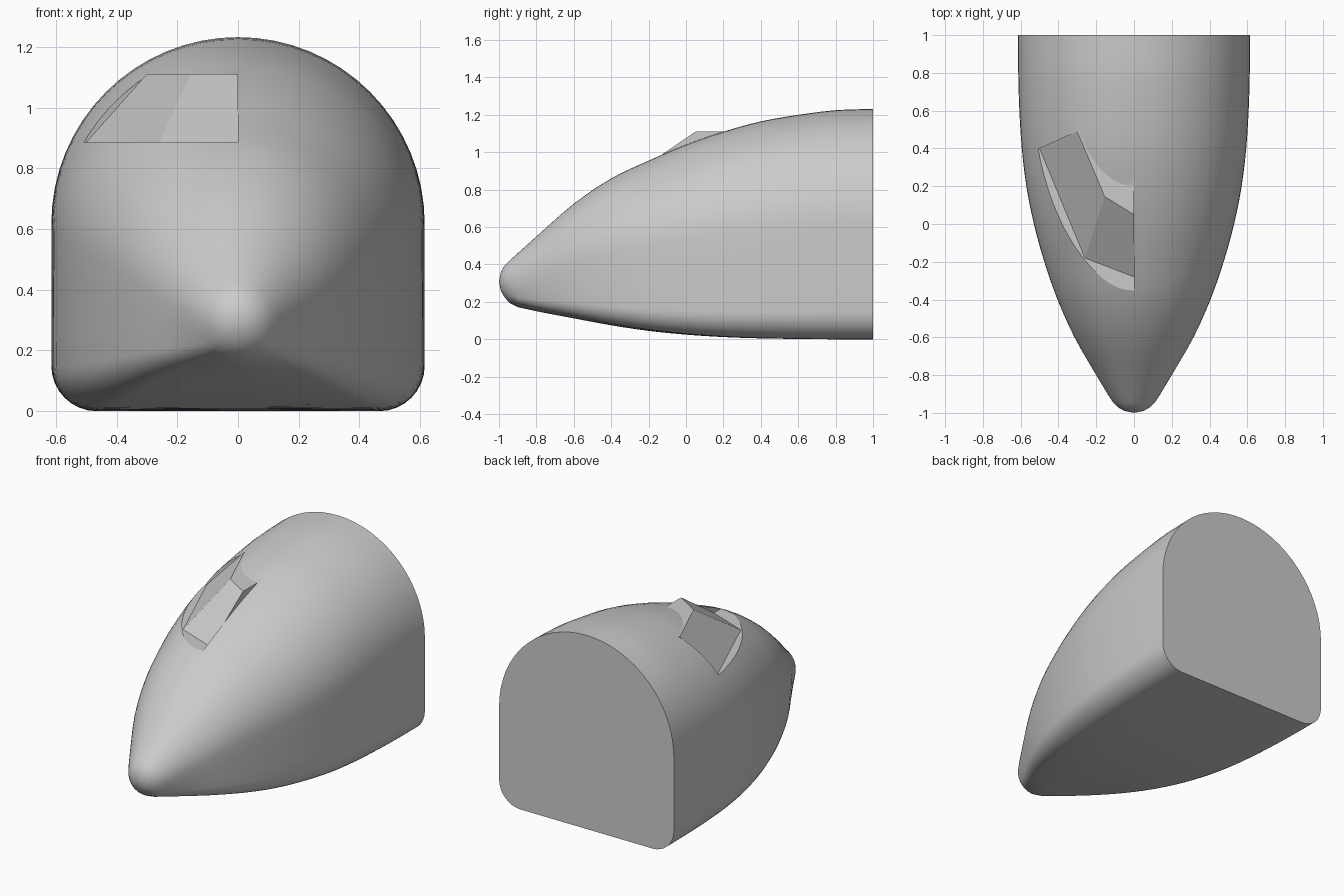
import bpy, bmesh, math
from mathutils import Vector

if "Cube" in bpy.data.objects:
    bpy.data.objects.remove(bpy.data.objects["Cube"])

grey = bpy.data.materials.new("hull grey")
grey.diffuse_color = (0.6, 0.6, 0.6, 1)
grey.use_nodes = True
grey.node_tree.nodes["Principled BSDF"].inputs["Base Color"].default_value = grey.diffuse_color


def make_object(name, verts, faces):
    mesh = bpy.data.meshes.new(name)
    bm = bmesh.new()
    vs = [bm.verts.new(v) for v in verts]
    for f in faces:
        bm.faces.new([vs[i] for i in f])
    bmesh.ops.recalc_face_normals(bm, faces=bm.faces)
    bm.to_mesh(mesh)
    bm.free()
    mesh.materials.append(grey)
    ob = bpy.data.objects.new(name, mesh)
    bpy.context.collection.objects.link(ob)
    return ob


def prism(name, base, top, z0, z1):
    n = len(base)
    verts = [(x, y, z0) for x, y in base] + [(x, y, z1) for x, y in top]
    faces = [list(range(n)), list(range(n, 2 * n))]
    faces += [(i, (i + 1) % n, n + (i + 1) % n, n + i) for i in range(n)]
    return make_object(name, verts, faces)


# Unit rear section: round arch, straight sides, rounded lower corners
R, C = 0.615, 0.15
half = []
for i in range(17):
    a = math.radians(90 - 90 * i / 16)
    half.append((math.cos(a), math.sin(a)))
for i in range(1, 4):
    half.append((1, -(R - C) / R * i / 4))
for i in range(9):
    a = math.radians(-90 * i / 8)
    half.append(((R - C + C * math.cos(a)) / R, (-(R - C) + C * math.sin(a)) / R))
half += [(0.38, -1), (0, -1)]
section = half + [(-x, z) for x, z in half[-2:0:-1]]

# Hull stations: y, half width, top, bottom
stations = [Vector(s) for s in (
    (-0.99, 0.05, 0.36, 0.26), (-0.97, 0.085, 0.395, 0.225),
    (-0.945, 0.11, 0.42, 0.195), (-0.9, 0.14, 0.46, 0.172),
    (-0.8, 0.20, 0.55, 0.15), (-0.6, 0.315, 0.725, 0.112),
    (-0.4, 0.405, 0.86, 0.075), (-0.2, 0.475, 0.955, 0.045),
    (0, 0.53, 1.04, 0.025), (0.2, 0.57, 1.11, 0.012),
    (0.4, 0.594, 1.165, 0.005), (0.6, 0.607, 1.2, 0.002),
    (0.8, 0.613, 1.225, 0), (1, 0.615, 1.232, 0))]
rows = []
for i in range(len(stations) - 1):
    p0, p1, p2 = stations[max(i - 1, 0)], stations[i], stations[i + 1]
    p3 = stations[min(i + 2, len(stations) - 1)]
    steps = 3 if i > 3 else 1
    h = p2[0] - p1[0]
    m1 = (p2 - p0) * (h / (p2[0] - p0[0]))
    m2 = (p3 - p1) * (h / (p3[0] - p1[0]))
    for k in range(steps):
        t = k / steps
        r = (p1 * (2*t**3 - 3*t**2 + 1) + m1 * (t**3 - 2*t**2 + t)
             + p2 * (3*t**2 - 2*t**3) + m2 * (t**3 - t**2))
        r[0] = p1[0] + h * t
        rows.append(r)
rows.append(stations[-1])

# Hull: loft from round tip to the arched rear section
verts, faces, n = [], [], len(section)
for y, w, top, bot in rows:
    s = max(0, (w - 0.11) / 0.505) * R / w
    for x, z in section:
        d = math.hypot(x, z)
        ux, uz = x * s + x / d * (1 - s), z * s + z / d * (1 - s)
        verts.append((ux * w, y, (top + bot) / 2 + uz * (top - bot) / 2))
for j in range(len(rows) - 1):
    for i in range(n):
        k = (i + 1) % n
        faces.append((j*n + i, j*n + k, (j+1)*n + k, (j+1)*n + i))
tip = len(verts)
verts.append((0, -1, 0.31))
faces += [(tip, i, (i + 1) % n) for i in range(n)]
faces.append([(len(rows) - 1) * n + i for i in range(n)])
hull = make_object("nose_hull", verts, faces)

# Recess for the half windscreen on the -x side
outline = [(0, -0.6), (-0.75, -0.6), (-0.75, 0.2875), (0, 0.625)]
cutter = prism("windscreen_recess_cutter", outline, outline, 0.885, 1.11)
cutter.hide_render = True
mod = hull.modifiers.new("recess", 'BOOLEAN')
mod.operation = 'DIFFERENCE'
mod.solver = 'EXACT'
mod.object = cutter
bpy.context.view_layer.objects.active = hull
hull.select_set(True)
bpy.ops.object.modifier_apply(modifier="recess")
bpy.data.objects.remove(cutter, do_unlink=True)
bpy.ops.object.shade_smooth_by_angle(angle=math.radians(25))

# Faceted windscreen block with front pane, side pane and flat roof
prism("windscreen",
      [(0, -0.28), (-0.26, -0.18), (-0.5, 0.4), (0, 0.625)],
      [(0, 0.05), (-0.155, 0.145), (-0.3, 0.49), (0, 0.625)],
      0.885, 1.11)
